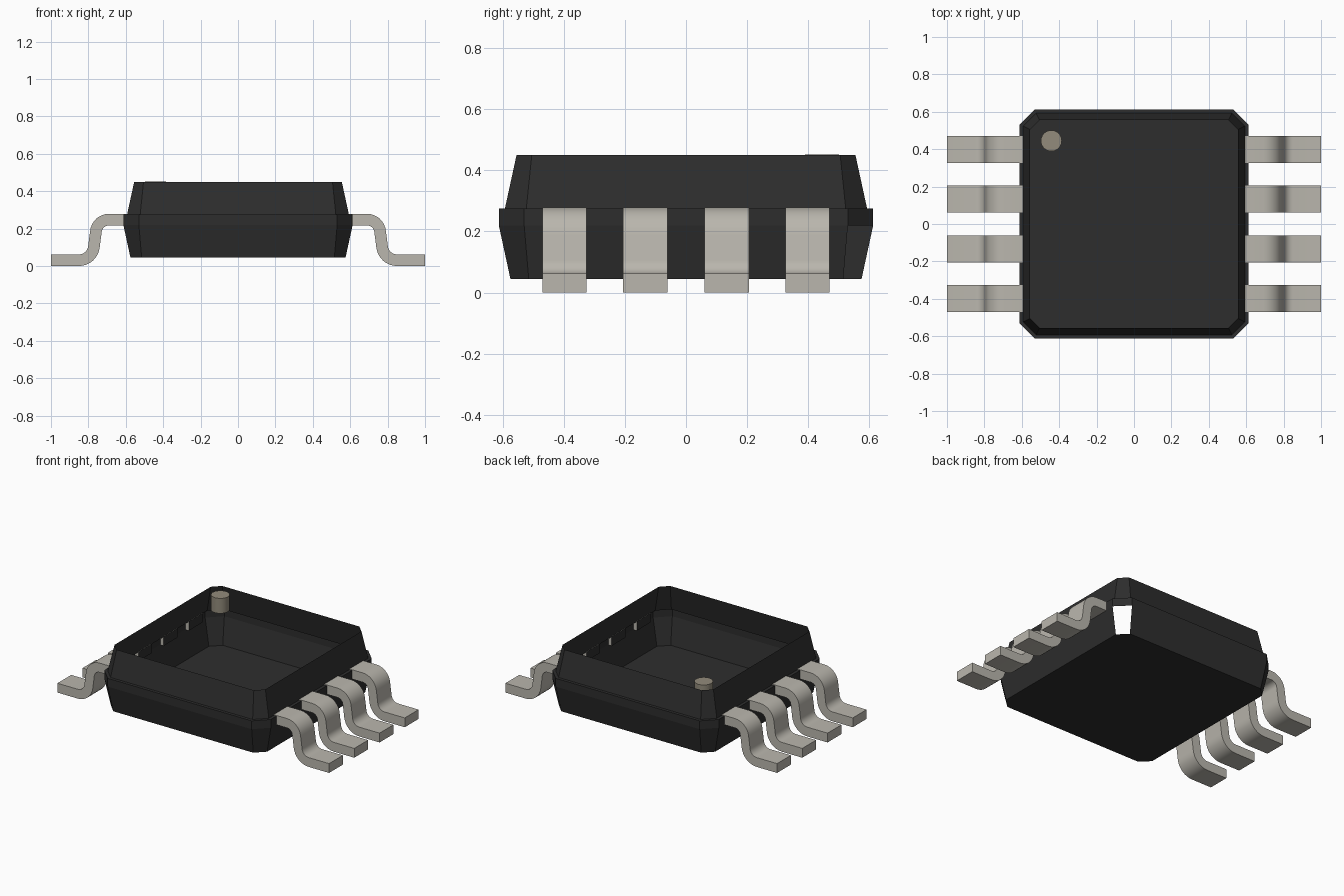
import bpy, bmesh, math

cube = bpy.data.objects.get("Cube")
if cube:
    bpy.data.objects.remove(cube, do_unlink=True)


def make_material(name, rgb):
    m = bpy.data.materials.new(name)
    m.use_nodes = True
    m.diffuse_color = (*rgb, 1)
    bsdf = m.node_tree.nodes["Principled BSDF"]
    bsdf.inputs["Base Color"].default_value = (*rgb, 1)
    bsdf.inputs["Roughness"].default_value = 0.6
    return m


BLACK = make_material("black_plastic", (0.027, 0.027, 0.027))
METAL = make_material("tinned_metal", (0.49, 0.47, 0.42))
TAN = make_material("marker_tan", (0.29, 0.26, 0.20))


def make_object(name, bm, *materials):
    mesh = bpy.data.meshes.new(name)
    bm.to_mesh(mesh)
    bm.free()
    for m in materials:
        mesh.materials.append(m)
    ob = bpy.data.objects.new(name, mesh)
    bpy.context.collection.objects.link(ob)
    return ob


# Open-topped shell: chamfered square rings as (height, half width, chamfer)
RINGS = [(0.045, 0.575, 0.06), (0.22, 0.613, 0.083), (0.275, 0.613, 0.083),
         (0.275, 0.593, 0.07), (0.45, 0.555, 0.05)]


def octagon(h, c):
    k = h - c
    return [(h, -k), (h, k), (k, h), (-k, h), (-h, k), (-h, -k), (-k, -h), (k, -h)]


bm = bmesh.new()
loops = [[bm.verts.new((x, y, z)) for x, y in octagon(h, c)] for z, h, c in RINGS]
bm.faces.new(loops[0][::-1])
for level, (low, high) in enumerate(zip(loops, loops[1:])):
    for i in range(8):
        # the lower back-left corner panel is left open
        if level == 0 and i == 1:
            continue
        j = (i + 1) % 8
        bm.faces.new((low[i], low[j], high[j], high[i]))
make_object("package_body", bm, BLACK)

# Gull-wing lead: centre line of two arcs, thickened and extruded in y
THICK, WIDTH, STEPS = 0.062, 0.145, 8
TOP_Z, FOOT_Z = 0.248, THICK / 2


def lead_path():
    """Points and unit normals along the lead, from body to toe."""
    pts = [((0.59, TOP_Z), (0, 1))]
    for s in range(STEPS + 1):
        a = math.radians(90 - 84 * s / STEPS)
        n = (math.cos(a), math.sin(a))
        pts.append(((0.69 + 0.07 * n[0], TOP_Z - 0.07 + 0.07 * n[1]), n))
    for s in range(STEPS + 1):
        a = math.radians(6 + 84 * s / STEPS)
        n = (math.cos(a), math.sin(a))
        pts.append(((0.85 - 0.08 * n[0], FOOT_Z + 0.08 - 0.08 * n[1]), n))
    pts.append(((1.0, FOOT_Z), (0, 1)))
    return pts


def make_lead(name, side, y):
    bm = bmesh.new()
    sections = []
    for (x, z), (nx, nz) in lead_path():
        sections.append([bm.verts.new((side * (x + t * nx), y + w, z + t * nz))
                         for t, w in ((THICK / 2, -WIDTH / 2), (THICK / 2, WIDTH / 2),
                                      (-THICK / 2, WIDTH / 2), (-THICK / 2, -WIDTH / 2))])
    for a, b in zip(sections, sections[1:]):
        for i in range(4):
            j = (i + 1) % 4
            bm.faces.new((a[i], a[j], b[j], b[i]))
    # the buried end is covered by plastic
    inner = bm.faces.new(sections[0])
    inner.material_index = 1
    bm.faces.new(sections[-1])
    bmesh.ops.recalc_face_normals(bm, faces=bm.faces[:])
    ob = make_object(name, bm, METAL, BLACK)
    bpy.ops.object.select_all(action="DESELECT")
    ob.select_set(True)
    bpy.context.view_layer.objects.active = ob
    bpy.ops.object.shade_smooth_by_angle(angle=math.radians(30))


for side, label in ((1, "left"), (-1, "right")):
    for n, y in enumerate((-0.398, -0.133, 0.133, 0.398), 1):
        make_lead(f"{label}_lead_{n}", side, y)

# Round orientation marker, flush with the top rim
bm = bmesh.new()
bmesh.ops.create_cone(bm, cap_ends=True, segments=24, radius1=0.056,
                      radius2=0.056, depth=0.1)
bmesh.ops.translate(bm, verts=bm.verts[:], vec=(-0.442, 0.445, 0.402))
marker = make_object("orientation_marker", bm, TAN)
bpy.ops.object.select_all(action="DESELECT")
marker.select_set(True)
bpy.context.view_layer.objects.active = marker
bpy.ops.object.shade_smooth_by_angle(angle=math.radians(30))
